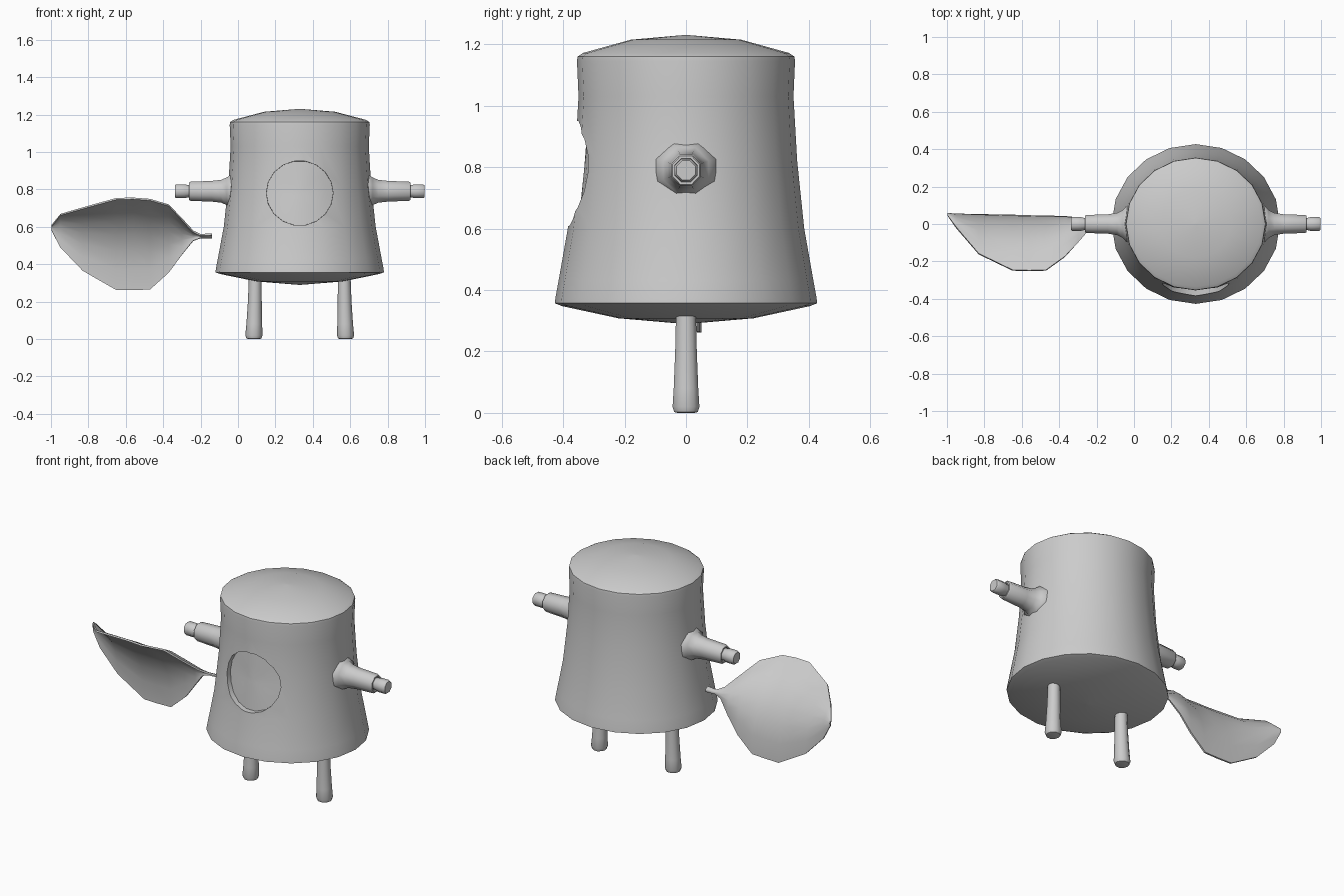
import bpy, math
from math import cos, sin, tau

if "Cube" in bpy.data.objects:
    bpy.data.objects.remove(bpy.data.objects["Cube"])

CX = 0.33  # body axis

clay = bpy.data.materials.new("clay_grey")
clay.diffuse_color = (0.6, 0.6, 0.6, 1)
clay.use_nodes = True
clay.node_tree.nodes["Principled BSDF"].inputs["Base Color"].default_value = clay.diffuse_color


def make(name, verts, faces):
    me = bpy.data.meshes.new(name)
    me.from_pydata(verts, [], faces)
    me.materials.append(clay)
    ob = bpy.data.objects.new(name, me)
    bpy.context.collection.objects.link(ob)
    return ob


def activate(ob):
    bpy.ops.object.select_all(action='DESELECT')
    ob.select_set(True)
    bpy.context.view_layer.objects.active = ob


def smooth(ob, angle):
    activate(ob)
    bpy.ops.object.shade_smooth_by_angle(angle=math.radians(angle))


def tube(name, rings, closed=True):
    """Skin a list of equal point rings, capping both ends."""
    n = len(rings[0])
    verts = [p for r in rings for p in r]
    faces = [(k * n + i, k * n + (i + 1) % n, (k + 1) * n + (i + 1) % n, (k + 1) * n + i)
             for k in range(len(rings) - 1) for i in range(n)]
    faces += [tuple(range(n))[::-1], tuple(range(len(verts) - n, len(verts)))]
    return make(name, verts, faces)


# Body: flared barrel with domed top and bottom (radius, height)
WALL = [(0.425, 0.375), (0.415, 0.43), (0.385, 0.6), (0.362, 0.82), (0.35, 1.03), (0.355, 1.145)]
PROFILE = ([(0.01, 0.29), (0.22, 0.308), (0.405, 0.348), (0.427, 0.357)] + WALL
           + [(0.353, 1.16), (0.335, 1.172), (0.18, 1.215), (0.01, 1.23)])
SIDES = 20
body = tube("body", [[(CX + 1.055 * r * cos(tau * i / SIDES), r * sin(tau * i / SIDES), z)
                      for i in range(SIDES)] for r, z in PROFILE])


def wall_radius(z):
    for (r0, z0), (r1, z1) in zip(WALL, WALL[1:]):
        if z <= z1:
            return r0 + (r1 - r0) * (z - z0) / (z1 - z0)
    return WALL[-1][0]


def front_y(x, z, depth):
    r = wall_radius(z) - depth
    return -r * math.sqrt(max(0, 1 - (x / (1.055 * r)) ** 2))


# Face recess: cutter whose back follows the body wall
N = 18
rings = []
for rad, depth in [(0.02, .033), (0.08, .033), (0.14, .033), (0.178, .033), (0.186, None), (0.02, None)]:
    ring = []
    for i in range(N):
        x, z = rad * cos(tau * i / N), 0.78 + 0.97 * rad * sin(tau * i / N)
        ring.append((CX + x, -0.7 if depth is None else front_y(x, z, depth), z))
    rings.append(ring)
cutter = tube("face_cutter", rings)
for ob in (body, cutter):
    activate(ob)
    bpy.ops.object.mode_set(mode='EDIT')
    bpy.ops.mesh.select_all(action='SELECT')
    bpy.ops.mesh.normals_make_consistent(inside=False)
    bpy.ops.object.mode_set(mode='OBJECT')
cutter.hide_render = True
cut = body.modifiers.new("recess", 'BOOLEAN')
cut.operation, cut.object, cut.solver = 'DIFFERENCE', cutter, 'EXACT'
activate(body)
bpy.ops.object.modifier_apply(modifier="recess")
bpy.data.objects.remove(cutter)
smooth(body, 40)

# Arms and legs, mirrored about the body axis
ARM = [(0.33, 0.10, 0.10), (0.37, 0.105, 0.095), (0.39, 0.08, 0.08), (0.42, 0.064, 0.066),
       (0.47, 0.056, 0.06), (0.585, 0.052, 0.055), (0.592, 0.048, 0.05),
       (0.592, 0.04, 0.042), (0.58, 0.036, 0.037)]
PEG = [(0.57, 0.033), (0.6, 0.036), (0.615, 0.04), (0.66, 0.04), (0.668, 0.034)]
LEG = [(0.238, 0.034, 0.33), (0.24, 0.037, 0.2), (0.243, 0.042, 0.08),
       (0.245, 0.046, 0.02), (0.245, 0.04, 0.003), (0.245, 0.03, 0.0)]
for s, side in ((1, "right"), (-1, "left")):
    def around(x, ry, rz):
        return [(CX + s * x, s * ry * cos(tau * (i + .5) / 8), 0.79 + rz * sin(tau * (i + .5) / 8))
                for i in range(8)]
    smooth(tube(side + "_arm", [around(*a) for a in ARM]), 50)
    smooth(tube(side + "_peg", [around(x, r, r) for x, r in PEG]), 50)
    leg = [[(CX + s * x + r * cos(tau * i / 10), r * sin(tau * i / 10), z) for i in range(10)]
           for x, r, z in LEG[::-1]]
    smooth(tube(side + "_leg", leg), 50)

# Leaf: cross-sections (x, upper z, upper y, lower z, lower y) bent along a midrib
LEAF = [(-0.997, 0.605, 0.045, 0.58, 0.05), (-0.95, 0.665, -0.02, 0.49, 0.05),
        (-0.83, 0.70, -0.16, 0.365, 0.048), (-0.65, 0.75, -0.247, 0.262, 0.045),
        (-0.56, 0.752, -0.25, 0.262, 0.042), (-0.47, 0.745, -0.247, 0.265, 0.04),
        (-0.37, 0.715, -0.175, 0.355, 0.038), (-0.30, 0.64, -0.10, 0.45, 0.03),
        (-0.24, 0.575, -0.03, 0.525, 0.01), (-0.20, 0.557, -0.005, 0.54, 0.005),
        (-0.14, 0.56, -0.008, 0.54, 0.008)]
M = 6
verts = []
for x, zt, yt, zb, yb in LEAF:
    cy, cz = yb + 0.01, zb + 0.72 * (zt - zb)
    for j in range(M + 1):
        t = j / M
        a, b, c = (1 - t) ** 2, 2 * t * (1 - t), t * t
        verts.append((x, a * yt + b * cy + c * yb, a * zt + b * cz + c * zb))
W = M + 1
leaf = make("leaf", verts, [(k * W + j, k * W + j + 1, (k + 1) * W + j + 1, (k + 1) * W + j)
                            for k in range(len(LEAF) - 1) for j in range(M)])
shell = leaf.modifiers.new("thickness", 'SOLIDIFY')
shell.thickness, shell.offset = 0.01, 0
activate(leaf)
bpy.ops.object.modifier_apply(modifier="thickness")
smooth(leaf, 40)
